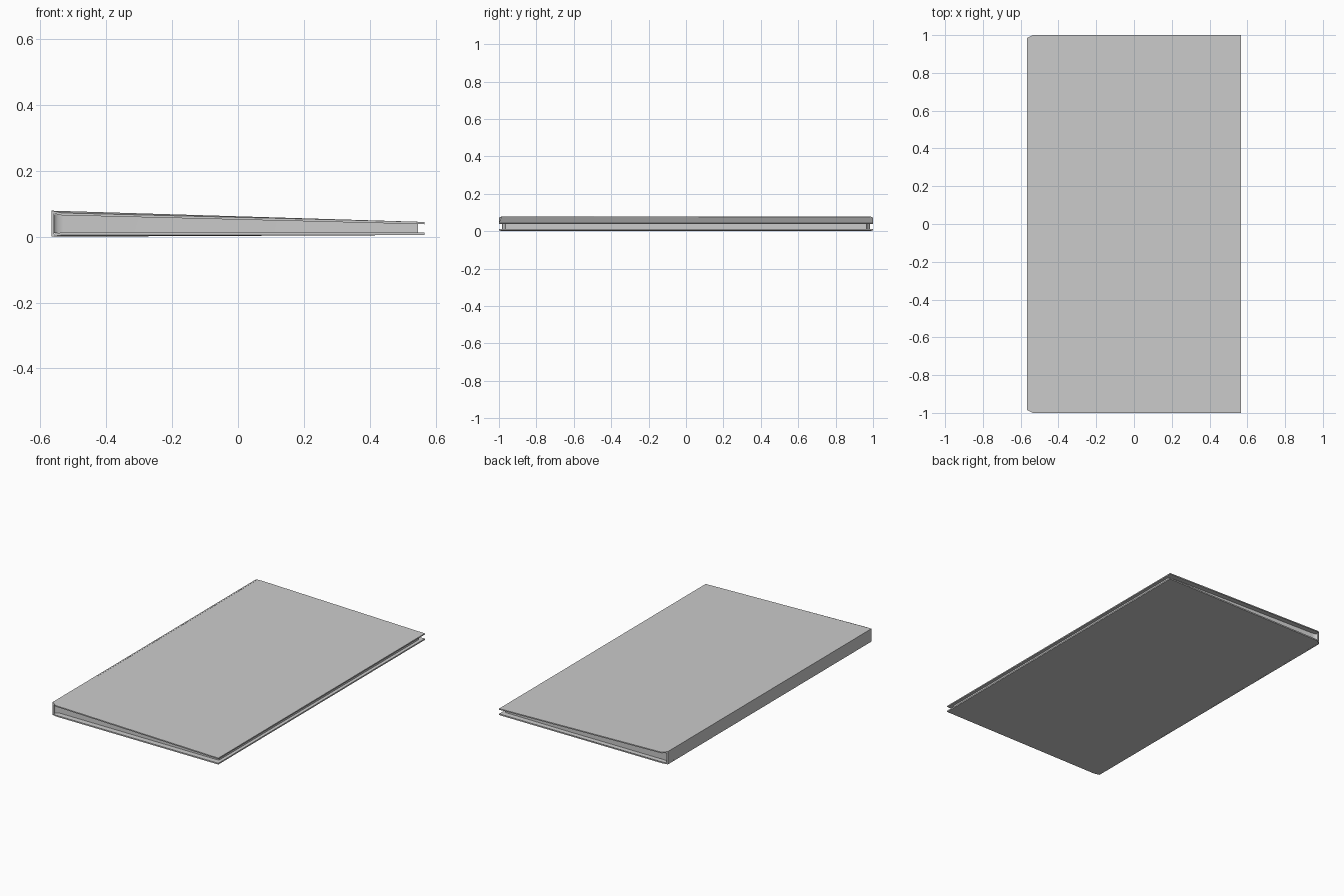
import bpy, bmesh

cube = bpy.data.objects.get("Cube")
if cube:
    bpy.data.objects.remove(cube, do_unlink=True)

grey = bpy.data.materials.new("plain_grey")
grey.use_nodes = True
colour = (0.6, 0.6, 0.6, 1)
grey.diffuse_color = colour
grey.node_tree.nodes["Principled BSDF"].inputs["Base Color"].default_value = colour


def loft(name, ring_a, ring_b):
    """Solid between two matching outlines."""
    bm = bmesh.new()
    a = [bm.verts.new(p) for p in ring_a]
    b = [bm.verts.new(p) for p in ring_b]
    n = len(a)
    bm.faces.new(a)
    bm.faces.new(b[::-1])
    for i in range(n):
        j = (i + 1) % n
        bm.faces.new((a[j], a[i], b[i], b[j]))
    bmesh.ops.recalc_face_normals(bm, faces=bm.faces)
    mesh = bpy.data.meshes.new(name)
    bm.to_mesh(mesh)
    bm.free()
    mesh.materials.append(grey)
    obj = bpy.data.objects.new(name, mesh)
    bpy.context.collection.objects.link(obj)
    return obj


def cover_under(x):
    """Height of the underside of the sloping top cover."""
    return 0.065 - (x + 0.535) * 0.0248


LEFT, HINGE, RIGHT = -0.567, -0.535, 0.567

# Top cover, flaring up towards the spine with clipped corners
bottom = [(LEFT, 0.985), (HINGE, 1), (RIGHT, 1)]
plan = bottom + [(x, -y) for x, y in reversed(bottom)]


def top_height(x):
    return 0.079 if x == LEFT else cover_under(x) + 0.007


loft("top_cover", [(x, y, top_height(x)) for x, y in plan],
     [(x, y, top_height(x) - 0.007) for x, y in plan])

# Bottom cover, flaring down towards the spine
loft("bottom_cover", [(x, y, 0 if x == LEFT else 0.005) for x, y in plan],
     [(x, y, 0.007 if x == LEFT else 0.013) for x, y in plan])

# Spine plate
spine = [(LEFT, -0.985), (LEFT + 0.008, -0.985), (LEFT + 0.008, 0.985), (LEFT, 0.985)]
loft("spine", [(x, y, 0.001) for x, y in spine], [(x, y, 0.078) for x, y in spine])

# Page block, with its ends curving out to meet the spine
half = [(-0.561, 0.984), (-0.556, 0.976), (-0.547, 0.969), (-0.53, 0.966), (0.547, 0.966)]
pages_plan = half + [(x, -y) for x, y in reversed(half)]
pages = loft("pages", [(x, y, 0.011) for x, y in pages_plan],
             [(x, y, cover_under(x) + 0.002) for x, y in pages_plan])

bpy.context.view_layer.objects.active = pages
pages.select_set(True)
bpy.ops.object.shade_smooth_by_angle(angle=0.6)
